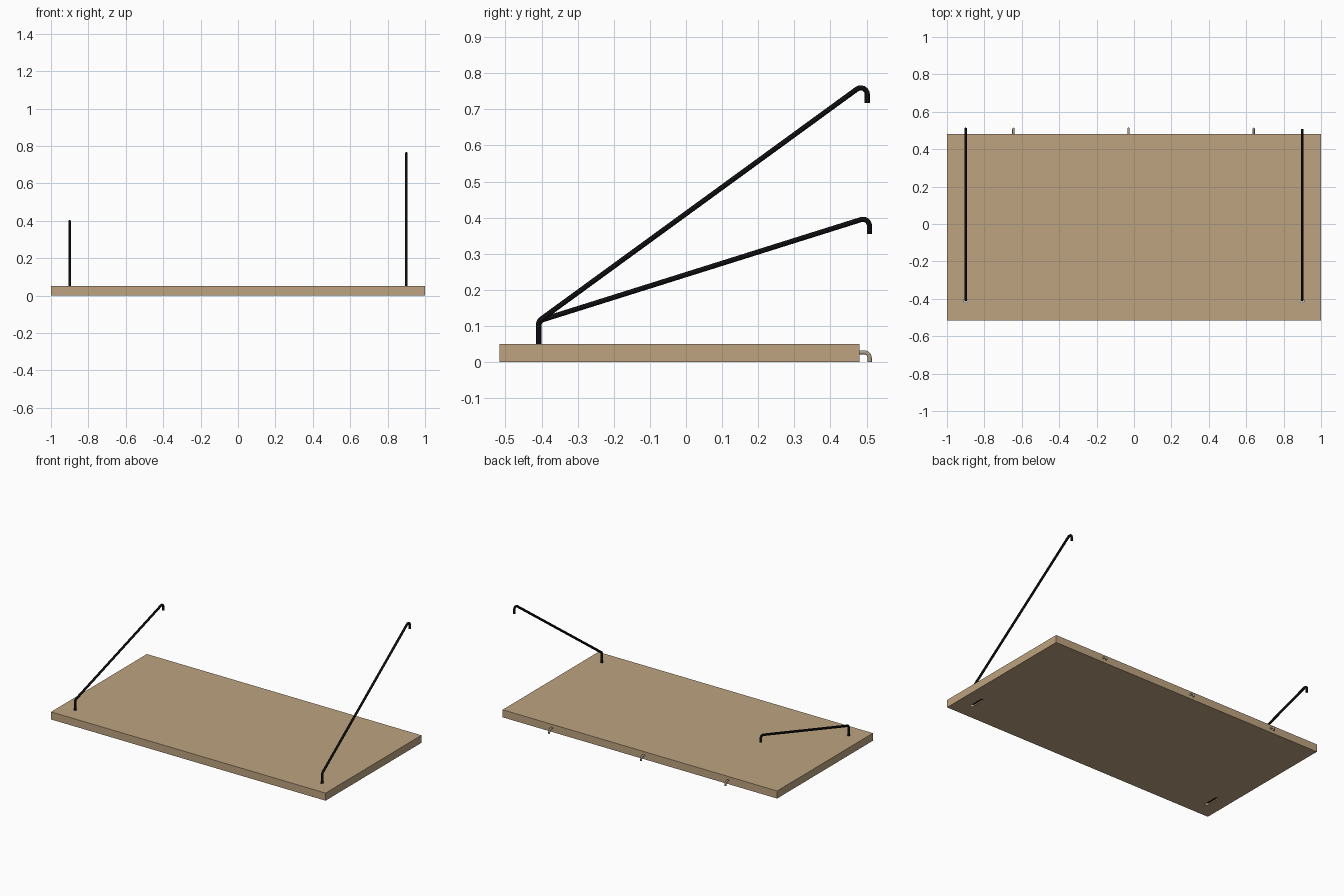
import bpy, math
from mathutils import Vector

if "Cube" in bpy.data.objects:
    bpy.data.objects.remove(bpy.data.objects["Cube"])


def material(name, rgb):
    m = bpy.data.materials.new(name)
    m.diffuse_color = (*rgb, 1)
    m.use_nodes = True
    m.node_tree.nodes["Principled BSDF"].inputs["Base Color"].default_value = m.diffuse_color
    return m


WOOD = material("light wood", (0.51, 0.366, 0.216))
BLACK = material("black steel", (0.004, 0.004, 0.005))
HOOK = material("dull tan metal", (0.43, 0.35, 0.25))


def box(name, lo, hi, mat):
    lo, hi = Vector(lo), Vector(hi)
    bpy.ops.mesh.primitive_cube_add(size=1, location=(lo + hi) / 2)
    ob = bpy.context.object
    ob.name = name
    ob.scale = hi - lo
    bpy.ops.object.transform_apply(location=False, rotation=False, scale=True)
    ob.data.materials.append(mat)
    return ob


def rounded(points, r, steps=6):
    """Round the corners of a (y, z) path with arcs of radius r."""
    pts = [Vector(p) for p in points]
    out = [pts[0]]
    for a, b, c in zip(pts, pts[1:], pts[2:]):
        u, v = (a - b).normalized(), (c - b).normalized()
        half = u.angle(v) / 2
        centre = b + (u + v).normalized() * (r / math.sin(half))
        p = b + u * (r / math.tan(half)) - centre
        q = b + v * (r / math.tan(half)) - centre
        sweep = p.angle(q)
        for i in range(steps + 1):
            t = i / steps
            d = (p * math.sin((1 - t) * sweep) + q * math.sin(t * sweep)) / math.sin(sweep)
            out.append(centre + d)
    out.append(pts[-1])
    return out


def bent_rod(name, x, path, bend, radius, mat):
    cu = bpy.data.curves.new(name, 'CURVE')
    cu.dimensions = '3D'
    cu.bevel_depth = radius
    cu.bevel_resolution = 3
    cu.use_fill_caps = True
    pts = rounded(path, bend)
    sp = cu.splines.new('POLY')
    sp.points.add(len(pts) - 1)
    for sp_pt, p in zip(sp.points, pts):
        sp_pt.co = (x, p.x, p.y, 1)
    ob = bpy.data.objects.new(name, cu)
    bpy.context.collection.objects.link(ob)
    cu.materials.append(mat)
    bpy.ops.object.select_all(action='DESELECT')
    ob.select_set(True)
    bpy.context.view_layer.objects.active = ob
    bpy.ops.object.convert(target='MESH')
    bpy.ops.object.shade_smooth_by_angle(angle=math.radians(40))
    return bpy.context.object


# Shelf board
board = box("shelf_board", (-1, -0.517, 0), (1, 0.48, 0.05), WOOD)


def cut(cutter):
    mod = board.modifiers.new("cut", 'BOOLEAN')
    mod.operation = 'DIFFERENCE'
    mod.solver = 'EXACT'
    mod.object = cutter
    bpy.context.view_layer.objects.active = board
    bpy.ops.object.modifier_apply(modifier=mod.name)
    bpy.data.objects.remove(cutter)


# Rod holes through the board and grooves for the feet underneath
for x in (-0.9, 0.9):
    bpy.ops.mesh.primitive_cylinder_add(vertices=16, radius=0.0105, depth=0.2,
                                        location=(x, -0.41, 0.025))
    hole = bpy.context.object
    hole.data.materials.append(WOOD)
    cut(hole)
    cut(box("groove", (x - 0.0095, -0.411, -0.02), (x + 0.0095, -0.31, 0.017), WOOD))

# Support rods: foot in the groove, upright, long slope, hooked end
for name, x, y, top, end in (("left_support_rod", -0.9, 0.508, 0.402, 0.355),
                             ("right_support_rod", 0.9, 0.502, 0.777, 0.718)):
    path = [(-0.315, 0.0085), (-0.408, 0.0085), (-0.408, 0.114), (y, top), (y, end)]
    bent_rod(name, x, path, 0.018, 0.0075, BLACK)

# Small hooks along the back edge
for i, x in enumerate((-0.645, -0.03, 0.64)):
    bent_rod(f"back_hook_{i + 1}", x, [(0.45, 0.027), (0.509, 0.027), (0.509, 0.0)],
             0.016, 0.006, HOOK)
